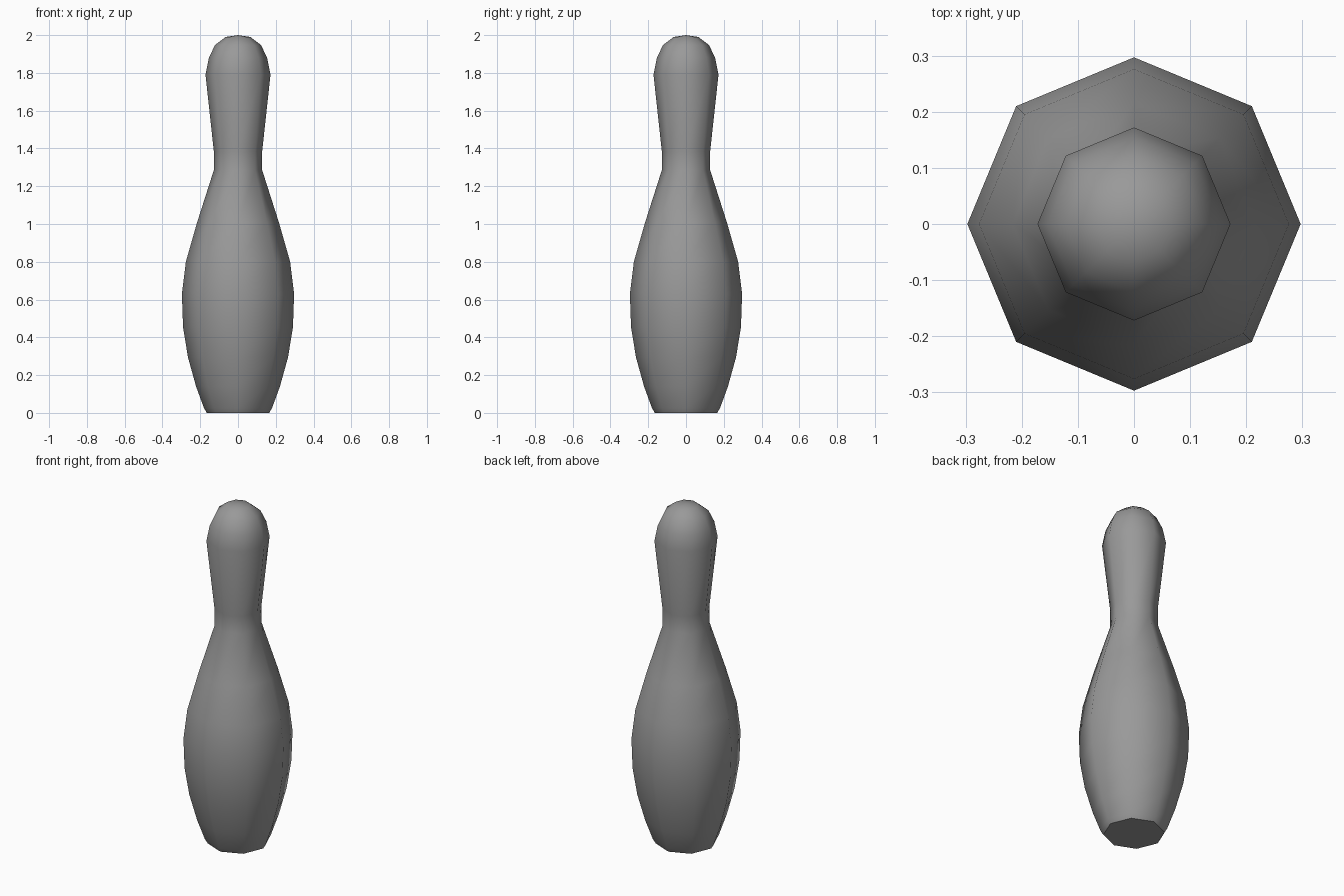
import bpy, bmesh, math

if "Cube" in bpy.data.objects:
    bpy.data.objects.remove(bpy.data.objects["Cube"])

SIDES = 8
# Pin profile: (radius, height), base to crown
PROFILE = [(0.165, 0.0), (0.18, 0.025), (0.222, 0.14), (0.265, 0.295),
           (0.291, 0.455), (0.297, 0.63), (0.276, 0.80), (0.216, 1.01),
           (0.128, 1.285), (0.128, 1.385), (0.172, 1.79), (0.154, 1.88),
           (0.122, 1.947), (0.066, 1.99)]

bm = bmesh.new()

# Eight-sided rings, corners on the x and y axes
rings = []
for r, z in PROFILE:
    rings.append([bm.verts.new((r * math.cos(math.tau * i / SIDES),
                                r * math.sin(math.tau * i / SIDES), z))
                  for i in range(SIDES)])

# Side walls
for low, high in zip(rings, rings[1:]):
    for i in range(SIDES):
        j = (i + 1) % SIDES
        bm.faces.new((low[i], low[j], high[j], high[i]))

# Rounded crown
tip = bm.verts.new((0, 0, 2.0))
for i in range(SIDES):
    bm.faces.new((rings[-1][i], rings[-1][(i + 1) % SIDES], tip))

for f in bm.faces:
    f.smooth = True

# Flat base with a crisp rim
base = bm.faces.new(rings[0][::-1])
base.smooth = False
for e in base.edges:
    e.smooth = False

mesh = bpy.data.meshes.new("pin")
bm.to_mesh(mesh)
bm.free()
pin = bpy.data.objects.new("pin", mesh)
bpy.context.collection.objects.link(pin)

# Dark grey finish
grey = bpy.data.materials.new("dark_grey")
grey.diffuse_color = (0.32, 0.32, 0.32, 1)
grey.use_nodes = True
grey.node_tree.nodes["Principled BSDF"].inputs["Base Color"].default_value = grey.diffuse_color
mesh.materials.append(grey)
